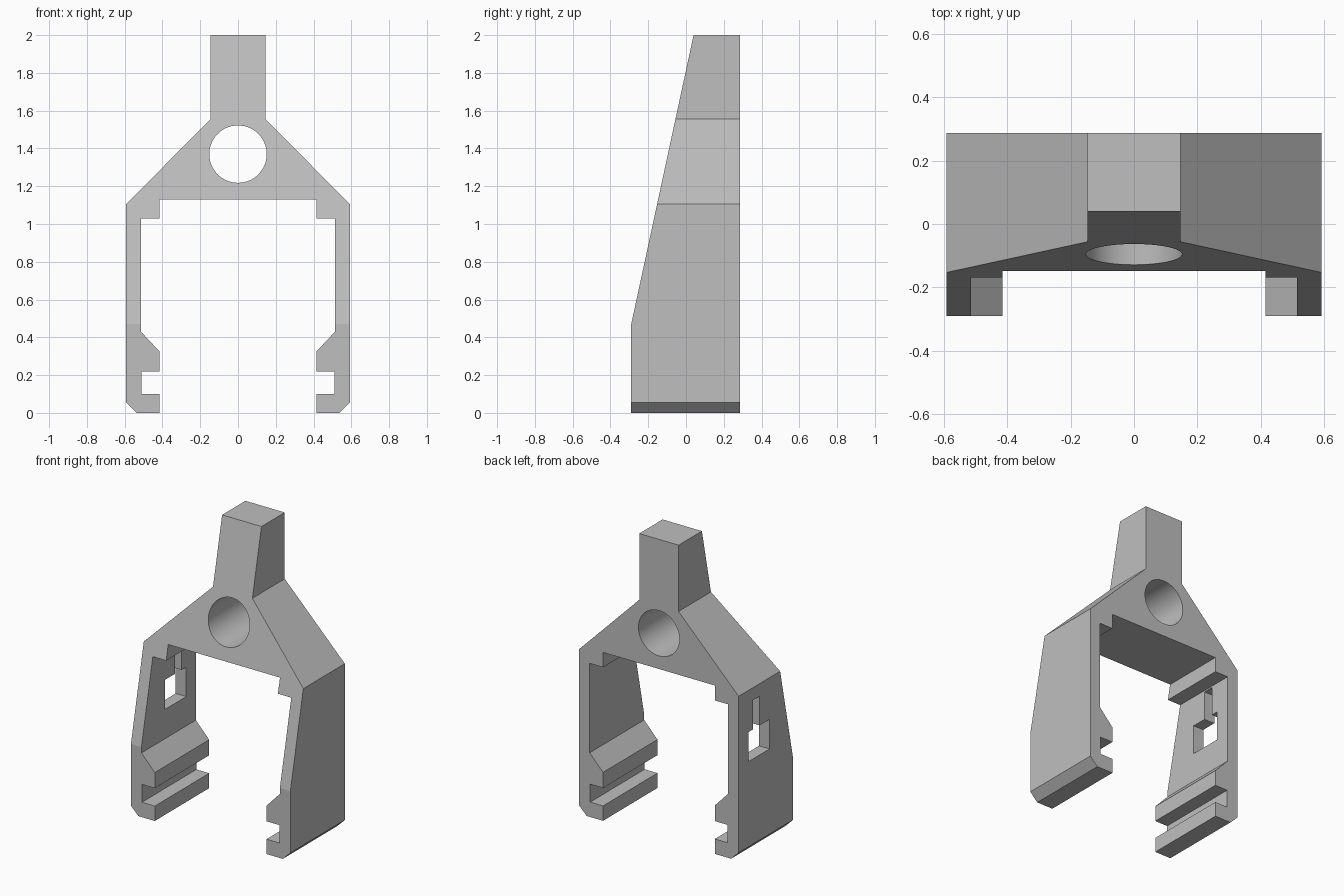
import bpy
import bmesh
import math
from mathutils import Matrix

if "Cube" in bpy.data.objects:
    bpy.data.objects.remove(bpy.data.objects["Cube"], do_unlink=True)

FRONT, BACK = -0.29, 0.287
BEND_Z, TOP_Z, TOP_Y = 0.47, 2.0, 0.04

grey = bpy.data.materials.new("plain_grey")
grey.use_nodes = True
colour = (0.52, 0.52, 0.52, 1)
grey.diffuse_color = colour
grey.node_tree.nodes["Principled BSDF"].inputs["Base Color"].default_value = colour


def finish(name, bm):
    bmesh.ops.recalc_face_normals(bm, faces=bm.faces[:])
    mesh = bpy.data.meshes.new(name)
    bm.to_mesh(mesh)
    bm.free()
    mesh.materials.append(grey)
    obj = bpy.data.objects.new(name, mesh)
    bpy.context.collection.objects.link(obj)
    return obj


def box(name, x, y, z):
    bm = bmesh.new()
    size = [b - a for a, b in (x, y, z)]
    mid = [(a + b) / 2 for a, b in (x, y, z)]
    bmesh.ops.create_cube(bm, size=1, matrix=Matrix.Translation(mid) @ Matrix.Diagonal((*size, 1)))
    return finish(name, bm)


# Half outline: crossbar underside, ledge, leg, hook, groove, foot, shoulder, neck
half = [(0.415, 1.13), (0.415, 1.03), (0.514, 1.03), (0.514, 0.43),
        (0.415, 0.325), (0.415, 0.22), (0.51, 0.22), (0.51, 0.10),
        (0.415, 0.10), (0.415, 0), (0.536, 0), (0.592, 0.055),
        (0.592, 1.105), (0.146, 1.555), (0.146, TOP_Z)]
outline = half + [(-x, z) for x, z in reversed(half)]

# Bracket body: extrude the outline, then lean the front back above the bend
bm = bmesh.new()
face = bm.faces.new([bm.verts.new((x, FRONT, z)) for x, z in outline])
new = bmesh.ops.extrude_face_region(bm, geom=[face])["geom"]
for v in new:
    if isinstance(v, bmesh.types.BMVert):
        v.co.y = BACK
bmesh.ops.bisect_plane(bm, geom=bm.verts[:] + bm.edges[:] + bm.faces[:],
                       plane_co=(0, 0, BEND_Z), plane_no=(0, 0, 1))
for v in bm.verts:
    if v.co.y < 0 and v.co.z > BEND_Z:
        v.co.y = FRONT + (v.co.z - BEND_Z) * (TOP_Y - FRONT) / (TOP_Z - BEND_Z)
bracket = finish("bracket", bm)

# Cutters: round hole through the yoke, window and slot in one leg
bm = bmesh.new()
bmesh.ops.create_cone(bm, cap_ends=True, segments=64, radius1=0.152, radius2=0.152, depth=2,
                      matrix=Matrix.Translation((0, 0, 1.37)) @ Matrix.Rotation(math.pi / 2, 4, "X"))
cutters = [finish("hole_cutter", bm),
           box("window_cutter", (-0.7, -0.45), (-0.04, 0.185), (0.627, 0.825)),
           box("slot_cutter", (-0.7, -0.45), (0.065, 0.135), (0.8, 1.02))]

bpy.ops.object.select_all(action="DESELECT")
bpy.context.view_layer.objects.active = bracket
bracket.select_set(True)
for cutter in cutters:
    cut = bracket.modifiers.new(cutter.name, "BOOLEAN")
    cut.operation = "DIFFERENCE"
    cut.solver = "EXACT"
    cut.object = cutter
    bpy.ops.object.modifier_apply(modifier=cut.name)
    bpy.data.objects.remove(cutter, do_unlink=True)

bpy.ops.object.shade_smooth_by_angle(angle=math.radians(10))
